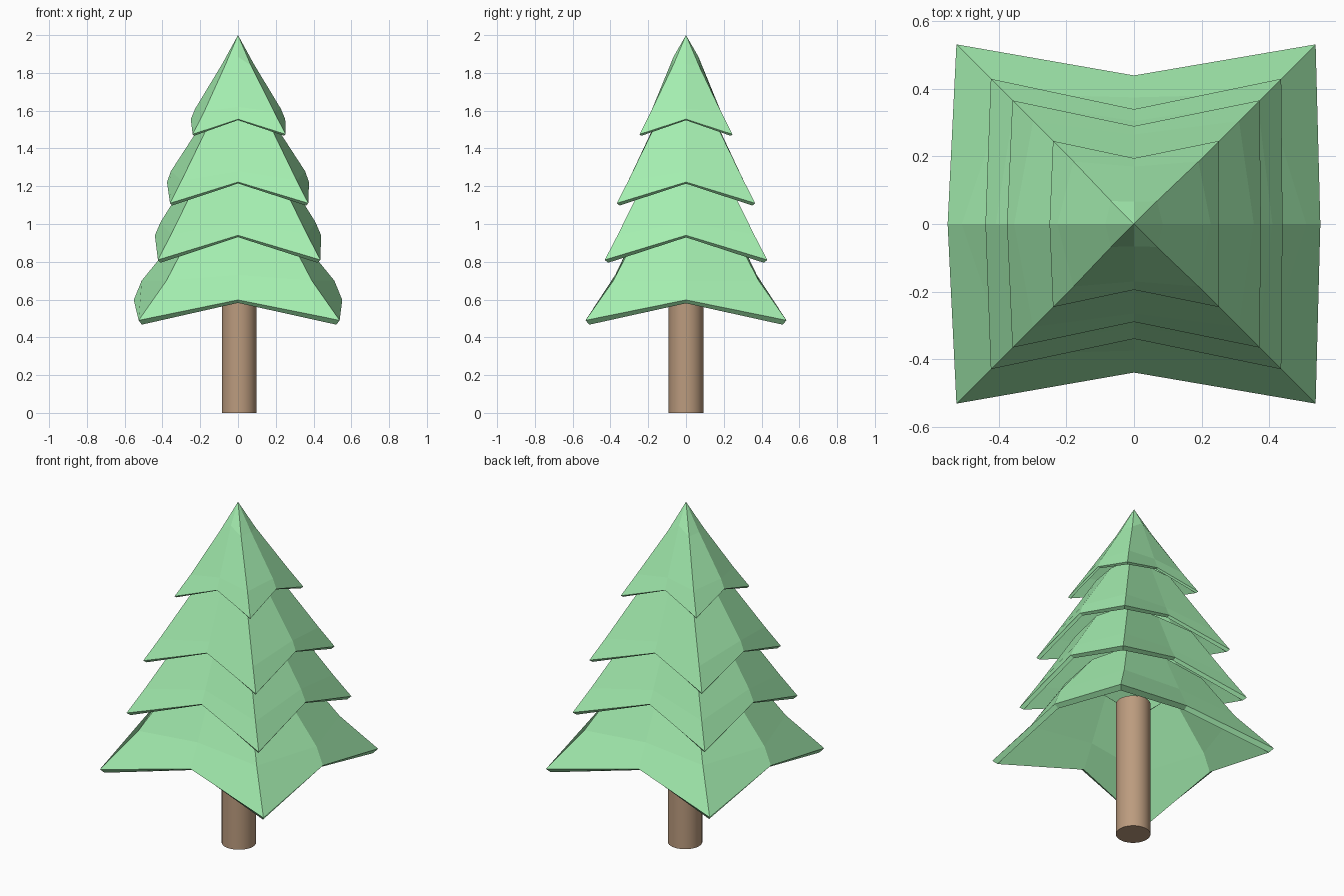
import bpy, bmesh

if "Cube" in bpy.data.objects:
    bpy.data.objects.remove(bpy.data.objects["Cube"])

CX = 0.006  # slight sideways offset of branches and trunk


def material(name, rgb):
    m = bpy.data.materials.new(name)
    m.diffuse_color = (*rgb, 1)
    m.use_nodes = True
    m.node_tree.nodes["Principled BSDF"].inputs["Base Color"].default_value = m.diffuse_color
    return m


green = material("needles", (0.37, 0.85, 0.43))
brown = material("bark", (0.50, 0.33, 0.21))


def ring(bm, corner, front, side):
    """Eight points: 4 corners, front/back middles, left/right middles; each given as (distance, z)."""
    (c, cz), (f, fz), (s, sz) = corner, front, side
    pts = [(-c, -c, cz), (0, -f, fz), (c, -c, cz), (s, 0, sz),
           (c, c, cz), (0, f, fz), (-c, c, cz), (-s, 0, sz)]
    return [bm.verts.new((x + (CX if abs(x) > 0.1 and y else 0), y, z)) for x, y, z in pts]


def tier(name, rings, tip=None, thickness=0.03):
    bm = bmesh.new()
    loops = [ring(bm, *r) for r in rings]
    for up, lo in zip(loops, loops[1:]):
        for i in range(8):
            j = (i + 1) % 8
            bm.faces.new((up[i], lo[i], lo[j], up[j]))
    if tip:
        t = bm.verts.new((0, 0, tip))
        for i in range(8):
            bm.faces.new((t, loops[0][i], loops[0][(i + 1) % 8]))
    bmesh.ops.recalc_face_normals(bm, faces=bm.faces)
    # make sure the skin faces outward before thickening inward
    if sum(f.normal.dot(f.calc_center_median().xy.to_3d()) for f in bm.faces) < 0:
        bmesh.ops.reverse_faces(bm, faces=bm.faces)
    me = bpy.data.meshes.new(name)
    bm.to_mesh(me)
    bm.free()
    me.materials.append(green)
    ob = bpy.data.objects.new(name, me)
    bpy.context.collection.objects.link(ob)
    mod = ob.modifiers.new("thickness", 'SOLIDIFY')
    mod.thickness = thickness
    mod.offset = -1
    mod.use_even_offset = True


# Branch tiers: rings from top to rim, each (corner, front middle, side middle)
tier("bottom_branches", [
    ((0.26, 0.94), (0.26, 0.97), (0.29, 0.97)),
    ((0.385, 0.70), (0.375, 0.73), (0.51, 0.70)),
    ((0.532, 0.49), (0.44, 0.598), (0.552, 0.598))])
tier("lower_branches", [
    ((0.22, 1.23), (0.20, 1.25), (0.26, 1.25)),
    ((0.36, 0.945), (0.305, 1.01), (0.41, 1.01)),
    ((0.43, 0.81), (0.34, 0.94), (0.44, 0.94))], thickness=0.022)
tier("upper_branches", [
    ((0.14, 1.57), (0.14, 1.58), (0.16, 1.58)),
    ((0.305, 1.23), (0.265, 1.28), (0.355, 1.28)),
    ((0.366, 1.11), (0.29, 1.222), (0.376, 1.222))], thickness=0.018)
tier("top_branches", [
    ((0.068, 1.84), (0.066, 1.885), (0.085, 1.845)),
    ((0.185, 1.595), (0.17, 1.62), (0.227, 1.61)),
    ((0.246, 1.475), (0.195, 1.555), (0.25, 1.555))], tip=2.0, thickness=0.012)

# Trunk
bpy.ops.mesh.primitive_cylinder_add(vertices=32, radius=0.092, depth=0.8,
                                    location=(CX, 0, 0.4))
trunk = bpy.context.object
trunk.name = "trunk"
trunk.data.materials.append(brown)
bpy.ops.object.shade_smooth_by_angle()
